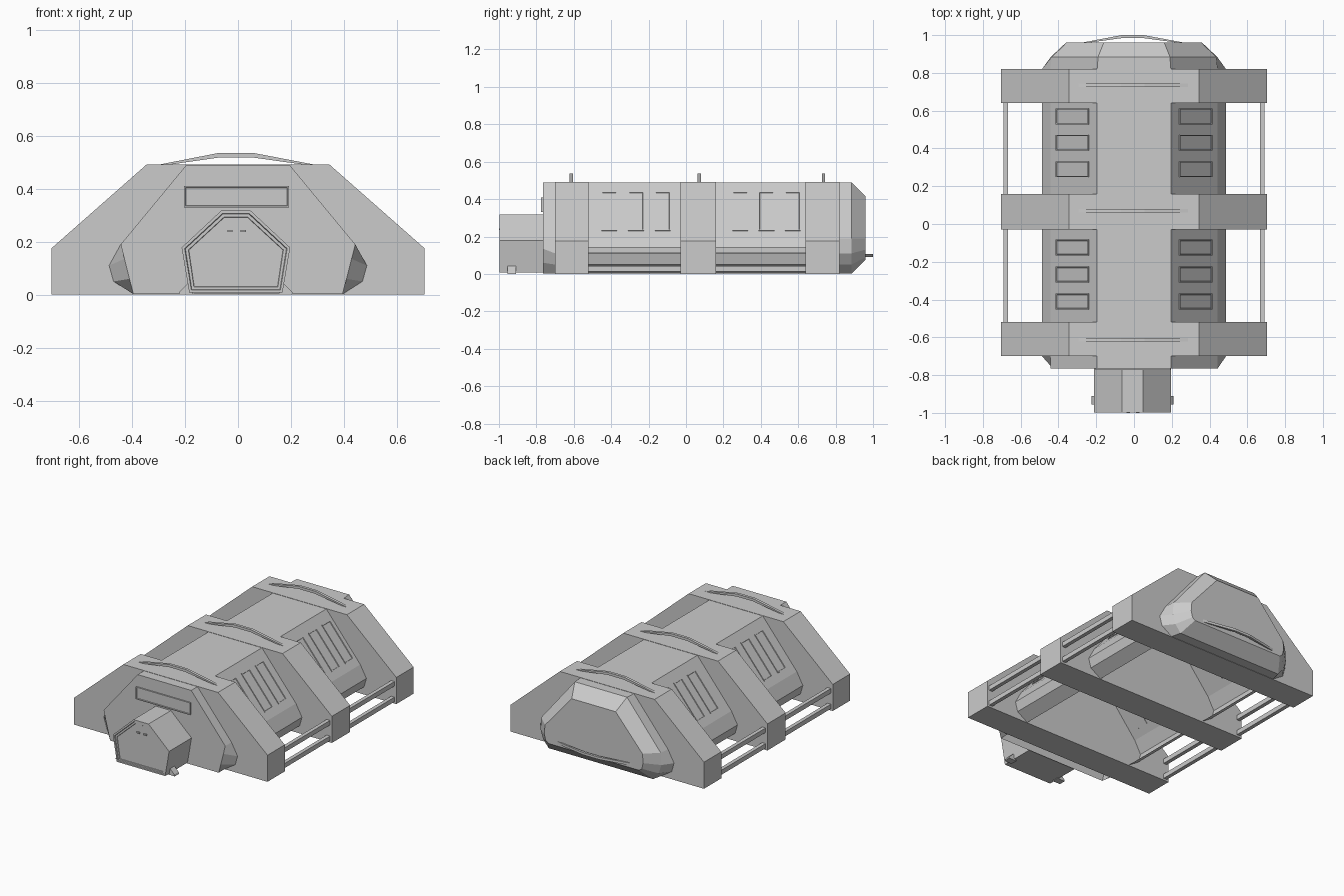
import bpy, bmesh
from mathutils import Vector

if "Cube" in bpy.data.objects:
    bpy.data.objects.remove(bpy.data.objects["Cube"])


def finish(name, bm, outward_from=None):
    """Fix normals and link the mesh as a named object."""
    bmesh.ops.remove_doubles(bm, verts=bm.verts, dist=1e-5)
    bm.normal_update()
    if outward_from is None:
        bmesh.ops.recalc_face_normals(bm, faces=bm.faces)
    else:
        c = Vector(outward_from)
        for f in bm.faces:
            if f.normal.dot(f.calc_center_median() - c) < 0:
                f.normal_flip()
    me = bpy.data.meshes.new(name)
    bm.to_mesh(me)
    bm.free()
    ob = bpy.data.objects.new(name, me)
    bpy.context.collection.objects.link(ob)
    return ob


def full(half):
    """Mirror a right-hand half profile into an open strip."""
    return [(-x, z) for x, z in reversed(half)] + list(half)


def loft(name, rings, cap_start=False, cap_end=False, bottom=False):
    """Skin half profiles given as (y, half profile); the bottom is optional."""
    bm = bmesh.new()
    loops = [[bm.verts.new((x, y, z)) for x, z in full(h)] for y, h in rings]
    for a, b in zip(loops, loops[1:]):
        for i in range(0 if not bottom else -1, len(a) - 1):
            bm.faces.new((a[i], a[i + 1], b[i + 1], b[i]))
    if cap_start:
        bm.faces.new(loops[0])
    if cap_end:
        bm.faces.new(loops[-1])
    return finish(name, bm, (0, (rings[0][0] + rings[-1][0]) / 2, 0.2))


def prism(name, pts, a, b, to3d=lambda u, v, w: (u, w, v), insets=()):
    """Closed prism; the cap at a can be inset in steps (width, depth)."""
    bm = bmesh.new()
    lo = [bm.verts.new(to3d(u, v, a)) for u, v in pts]
    hi = [bm.verts.new(to3d(u, v, b)) for u, v in pts]
    cap = bm.faces.new(lo)
    bm.faces.new(hi[::-1])
    n = len(pts)
    for i in range(n):
        j = (i + 1) % n
        bm.faces.new((lo[j], lo[i], hi[i], hi[j]))
    bmesh.ops.recalc_face_normals(bm, faces=bm.faces)
    for width, depth in insets:
        bmesh.ops.inset_region(bm, faces=[cap], thickness=width, depth=depth)
    return finish(name, bm)


def rect(u0, u1, v0, v1):
    return [(u0, v0), (u1, v0), (u1, v1), (u0, v1)]


# Hull: open-bottomed shell visible between the ribs
HULL = [(0.195, 0.49), (0.443, 0.19), (0.487, 0.11), (0.47, 0.05), (0.395, 0.002)]
FRONT = [(0.195, 0.49), (0.443, 0.19), (0.429, 0.135), (0.41, 0.06), (0.395, 0.002)]
BACK_MID = [(0.19, 0.49), (0.435, 0.19), (0.44, 0.11), (0.42, 0.05), (0.38, 0.002)]
BACK_END = [(0.16, 0.415), (0.355, 0.19), (0.36, 0.13), (0.35, 0.09), (0.33, 0.075)]
RIBS = [(-0.70, -0.52), (-0.03, 0.16), (0.64, 0.82)]
BAYS = [(-0.52, -0.03), (0.16, 0.64)]

loft("hull_front", [(-0.765, FRONT), (-0.70, HULL)], cap_start=True)
loft("hull_back", [(0.82, HULL), (0.885, BACK_MID), (0.96, BACK_END)],
     cap_end=True, bottom=True)
for y0, y1 in BAYS:
    loft("hull_bay", [(y0, HULL), (y1, HULL)])

# Ribs: wide closed frames wrapping the hull
RIB = [(0.345, 0.492), (0.705, 0.175), (0.705, 0)]
for y0, y1 in RIBS:
    prism("rib", full(RIB), y0, y1)

# Bowed handle strips over each rib, and one lying flat on the back
BOW = [(-0.30, 0), (-0.07, 0.045), (0.055, 0.045), (0.29, 0),
       (0.25, 0), (0.05, 0.028), (-0.065, 0.028), (-0.26, 0)]
for y in (-0.613, 0.07, 0.735):
    prism("roof_strip", [(x, z + 0.491) for x, z in BOW], y - 0.009, y + 0.009)
prism("back_strip", [(x * 0.93, y * 0.9 + 0.9595) for x, y in BOW], 0.09, 0.106,
      to3d=lambda u, v, w: (u, v, w))

# Side rails and framed windows in both bays
slope = (Vector((0.443, 0, 0.19)) - Vector((0.195, 0, 0.49))).normalized()
normal = Vector((-slope.z, 0, slope.x))
for s in (-1, 1):
    for y0, y1 in BAYS:
        for z0, z1 in ((0.115, 0.145), (0.012, 0.042)):
            prism("side_rail", rect(s * 0.667, s * 0.692, z0, z1), y0, y1)
    for yc in (0.57, 0.43, 0.29, -0.125, -0.267, -0.41):
        def place(u, v, w):
            p = Vector((0.325, yc + u, 0.333)) + slope * v + normal * w
            return (s * p.x, p.y, p.z)
        prism("window", rect(-0.042, 0.042, -0.135, 0.135), 0.005, -0.004, place,
              insets=((0.008, 0), (0.002, -0.006)))

# Entrance porch with stepped door recess
PORCH = [(-0.063, 0.318), (0.047, 0.318), (0.197, 0.178), (0.168, 0.008),
         (-0.184, 0.008), (-0.213, 0.178)]
prism("entrance_porch", PORCH, -0.998, -0.765,
      insets=((0.012, 0), (0.003, -0.005), (0.012, 0), (0.002, -0.003)))
for x in (-0.03, 0.02):
    prism("door_handle", rect(x - 0.01, x + 0.01, 0.236, 0.244), -1.0, -0.984)

# Porch feet
for s in (-1, 1):
    foot = [(-0.008 + s * x, z) for x, z in ((0.16, 0), (0.216, 0), (0.212, 0.012), (0.182, 0.042))]
    prism("porch_foot", foot, -0.955, -0.91)

# Panel above the entrance
prism("front_panel", rect(-0.204, 0.192, 0.33, 0.41), -0.774, -0.764,
      insets=((0.008, 0), (0.002, -0.004)))
